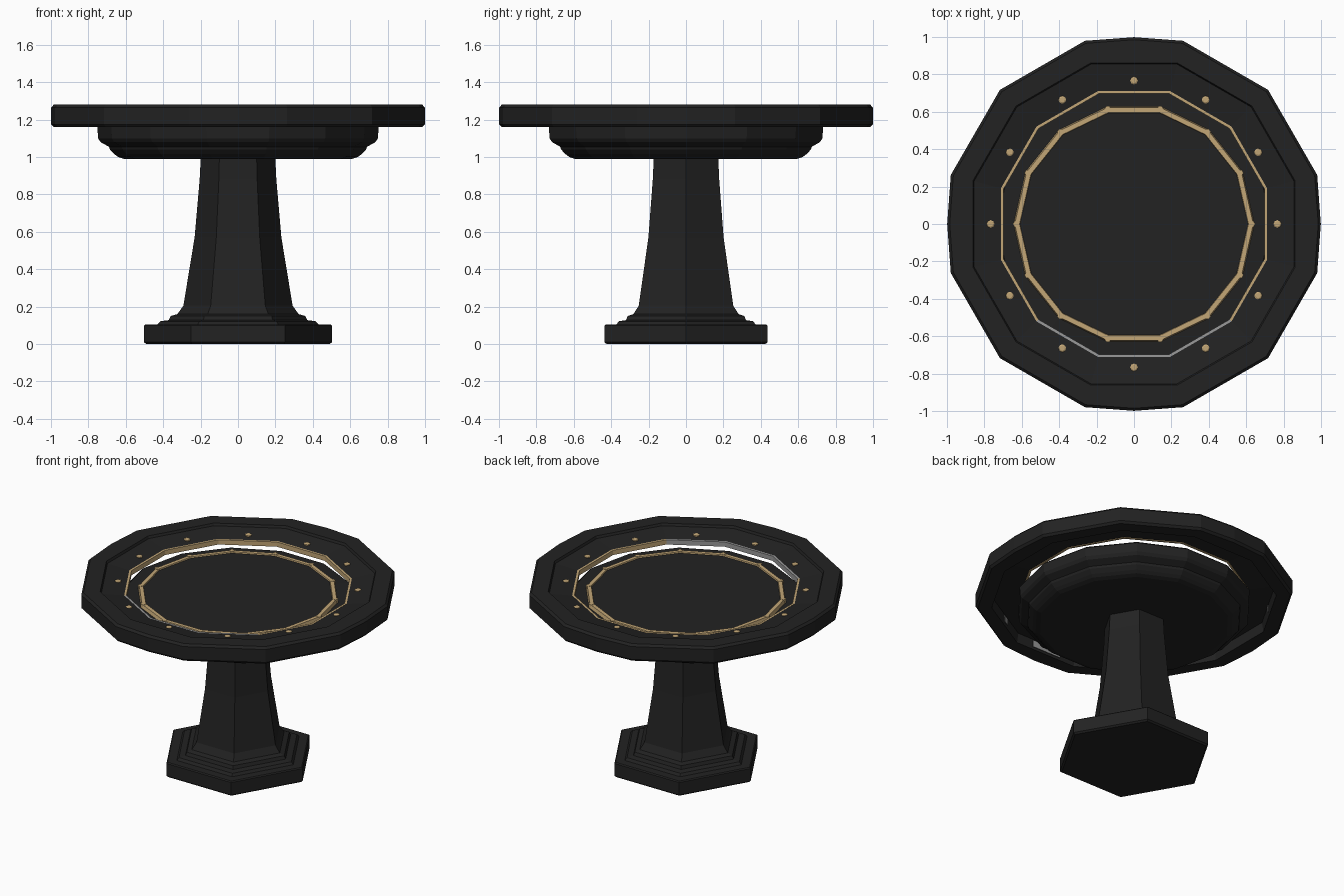
import bpy, math

if "Cube" in bpy.data.objects:
    bpy.data.objects.remove(bpy.data.objects["Cube"])


def material(name, rgb):
    m = bpy.data.materials.new(name)
    m.diffuse_color = (*rgb, 1)
    m.use_nodes = True
    m.node_tree.nodes["Principled BSDF"].inputs["Base Color"].default_value = m.diffuse_color
    return m


BLACK = material("charcoal", (0.016, 0.016, 0.016))
GOLD = material("gold", (0.54, 0.38, 0.18))
GREY = material("grey", (0.32, 0.32, 0.32))


def make(name, verts, faces, mats):
    me = bpy.data.meshes.new(name)
    me.from_pydata(verts, [], faces)
    for m in mats:
        me.materials.append(m)
    ob = bpy.data.objects.new(name, me)
    bpy.context.collection.objects.link(ob)
    return ob


def lathe(name, profile, angles, mats, closed=False, bulge=None):
    """Sweep (radius, z) points round the given angles; bulge scales axis-aligned corners."""
    n, verts, faces = len(angles), [], []
    for i, (r, z) in enumerate(profile):
        for a in angles:
            k = bulge[i] if bulge and a % 90 == 0 else 1
            t = math.radians(a)
            verts.append((r * k * math.cos(t), r * k * math.sin(t), z))
    rows = len(profile)
    for i in range(rows if closed else rows - 1):
        p, q = i * n, (i + 1) % rows * n
        for j in range(n):
            k = (j + 1) % n
            faces.append((p + j, p + k, q + k, q + j))
    if not closed:
        faces.append(tuple(range(n - 1, -1, -1)))
        faces.append(tuple(range((rows - 1) * n, rows * n)))
    return make(name, verts, faces, mats)


def regular(n, start=0):
    return [start + 360 * i / n for i in range(n)]


SIX, TWELVE, FOURTEEN = regular(6), regular(12, 15), regular(14)
RIM = sorted(TWELVE + [0, 90, 180, 270])

# Hexagonal foot and tapering column
lathe("pedestal", [
    (0.49, 0), (0.503, 0.01), (0.503, 0.098), (0.495, 0.105), (0.43, 0.105),
    (0.415, 0.122), (0.37, 0.128), (0.36, 0.15), (0.325, 0.16), (0.31, 0.18),
    (0.292, 0.205), (0.232, 0.57), (0.205, 0.88), (0.198, 1.02)], SIX, [BLACK])

# Stepped round bowl carrying the inner disc
lathe("bowl", [
    (0.61, 0.99), (0.64, 1.0), (0.66, 1.015), (0.685, 1.04), (0.69, 1.055),
    (0.735, 1.08), (0.748, 1.10), (0.752, 1.16), (0.735, 1.175), (0.62, 1.18),
    (0.61, 1.195)], FOURTEEN, [BLACK])
lathe("inner_gold_ring", [
    (0.645, 1.175), (0.638, 1.203), (0.612, 1.203), (0.605, 1.18)],
    FOURTEEN, [GOLD], closed=True)

# Studs at the corners of the inner ring
for i, a in enumerate(FOURTEEN):
    t = math.radians(a)
    x, y = 0.63 * math.cos(t), 0.63 * math.sin(t)
    ob = lathe(f"ring_stud_{i}", [(0.018, 1.18), (0.018, 1.205)], regular(6), [GOLD])
    ob.location = (x, y, 0)

# Outer rim with raised lip, sloping plate and hollow underside
rim_profile = [
    (1.0, 1.16), (1.014, 1.175), (1.014, 1.265), (1.0, 1.28), (0.892, 1.28),
    (0.885, 1.264), (0.73, 1.238), (0.73, 1.21), (0.90, 1.225), (0.91, 1.16)]
flat = math.cos(math.radians(15))
lathe("outer_rim", rim_profile, RIM, [BLACK], closed=True,
      bulge=[0.985] * 4 + [flat] * 6)

# Band on the rim's inner edge: gold, with grey along the front
band = lathe("outer_band", [
    (0.737, 1.24), (0.722, 1.24), (0.722, 1.207), (0.737, 1.207)],
    TWELVE, [GOLD, GREY], closed=True)
for p in band.data.polygons:
    if p.center.y < -0.45 and abs(p.center.x) < 0.45:
        p.material_index = 1

# Twelve gold dots on the plate
for i in range(12):
    t = math.radians(30 * i)
    ob = lathe(f"gold_dot_{i}", [(0.021, 1.235), (0.021, 1.253), (0.014, 1.257)],
               regular(8), [GOLD])
    ob.location = (0.767 * math.cos(t), 0.767 * math.sin(t), 0)

# Grey plates under the rim, on the inside of the lip
for i, (a, w) in enumerate([(270, 0.11), (300, 0.03), (150, 0.015)]):
    t = math.radians(a)
    c, s = math.cos(t), math.sin(t)
    verts = [((r * c - u * s), (r * s + u * c), z)
             for r in (0.864, 0.868) for u in (-w, w) for z in (1.17, 1.215)]
    make(f"underside_plate_{i}", verts, [
        (0, 1, 3, 2), (4, 6, 7, 5), (0, 4, 5, 1), (2, 3, 7, 6),
        (0, 2, 6, 4), (1, 5, 7, 3)], [GREY])
